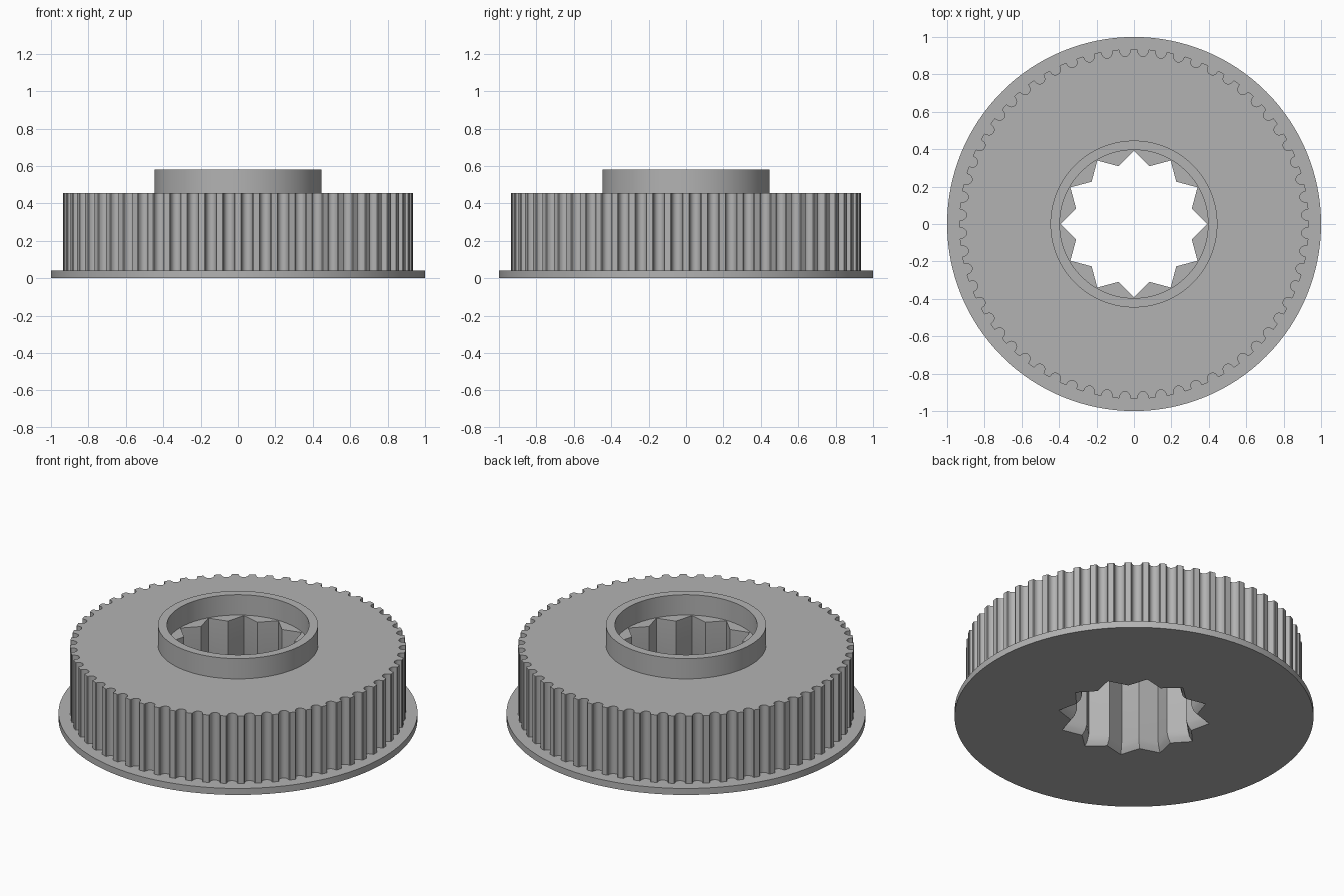
import bpy, bmesh
from math import sin, cos, pi, radians

cube = bpy.data.objects.get("Cube")
if cube:
    bpy.data.objects.remove(cube, do_unlink=True)

TEETH, POINTS, SIDES = 60, 12, 128
FLANGE_TOP, GEAR_TOP, HUB_TOP = 0.04, 0.455, 0.58

grey = bpy.data.materials.new("plain grey")
grey.use_nodes = True
grey.diffuse_color = (0.45, 0.45, 0.45, 1)
grey.node_tree.nodes["Principled BSDF"].inputs["Base Color"].default_value = grey.diffuse_color


def circle(r):
    return [(r * cos(2 * pi * i / SIDES), r * sin(2 * pi * i / SIDES)) for i in range(SIDES)]


def star(grow=0.0):
    pts = []
    for i in range(POINTS * 2):
        r = (0.32 if i % 2 else 0.392) + grow
        pts.append((r * cos(pi * i / POINTS), r * sin(pi * i / POINTS)))
    return pts


def toothed():
    """Belt-tooth outline: round grooves between narrow lands."""
    groove = [(0.935, -0.033), (0.932, -0.029)]
    for k in range(9):
        a = pi * k / 8
        groove.append((0.925 - 0.0275 * sin(a), -0.0275 * cos(a)))
    groove += [(0.932, 0.029), (0.935, 0.033)]
    pts = []
    for i in range(TEETH):
        c, s = cos(2 * pi * (i + 0.5) / TEETH), sin(2 * pi * (i + 0.5) / TEETH)
        pts += [(x * c - y * s, x * s + y * c) for x, y in groove]
    return pts


def loft(name, sections, ring=False):
    """Skin a list of (outline, z); cap the ends, or close it into a ring."""
    bm = bmesh.new()
    rows = [[bm.verts.new((x, y, z)) for x, y in outline] for outline, z in sections]
    pairs = list(zip(rows, rows[1:]))
    if ring:
        pairs.append((rows[-1], rows[0]))
    else:
        bm.faces.new(rows[0])
        bm.faces.new(rows[-1])
    for a, b in pairs:
        for i in range(len(a)):
            j = (i + 1) % len(a)
            bm.faces.new((a[i], a[j], b[j], b[i]))
    bmesh.ops.recalc_face_normals(bm, faces=bm.faces)
    mesh = bpy.data.meshes.new(name)
    bm.to_mesh(mesh)
    bm.free()
    mesh.materials.append(grey)
    obj = bpy.data.objects.new(name, mesh)
    bpy.context.collection.objects.link(obj)
    return obj


# Star-shaped bore with a flared lead-in at the bottom
cutter = loft("bore_cutter", [(star(0.045), -0.015), (star(0.033), 0),
                              (star(0.012), 0.025), (star(), 0.06), (star(), 0.7)])
cutter.hide_render = True

# Flange, toothed wheel and hub collar
flange = loft("flange", [(circle(1), 0), (circle(1), FLANGE_TOP)])
wheel = loft("toothed_wheel", [(toothed(), FLANGE_TOP), (toothed(), GEAR_TOP)])
hub = loft("hub_collar", [(circle(0.446), GEAR_TOP), (circle(0.446), HUB_TOP),
                          (circle(0.396), HUB_TOP), (circle(0.396), GEAR_TOP)], ring=True)

for obj in (flange, wheel, hub):
    bpy.ops.object.select_all(action='DESELECT')
    obj.select_set(True)
    bpy.context.view_layer.objects.active = obj
    if obj is not hub:
        cut = obj.modifiers.new("bore", 'BOOLEAN')
        cut.operation, cut.solver, cut.object = 'DIFFERENCE', 'EXACT', cutter
        bpy.ops.object.modifier_apply(modifier=cut.name)
    bpy.ops.object.shade_smooth_by_angle(angle=radians(35))

bpy.data.objects.remove(cutter, do_unlink=True)
